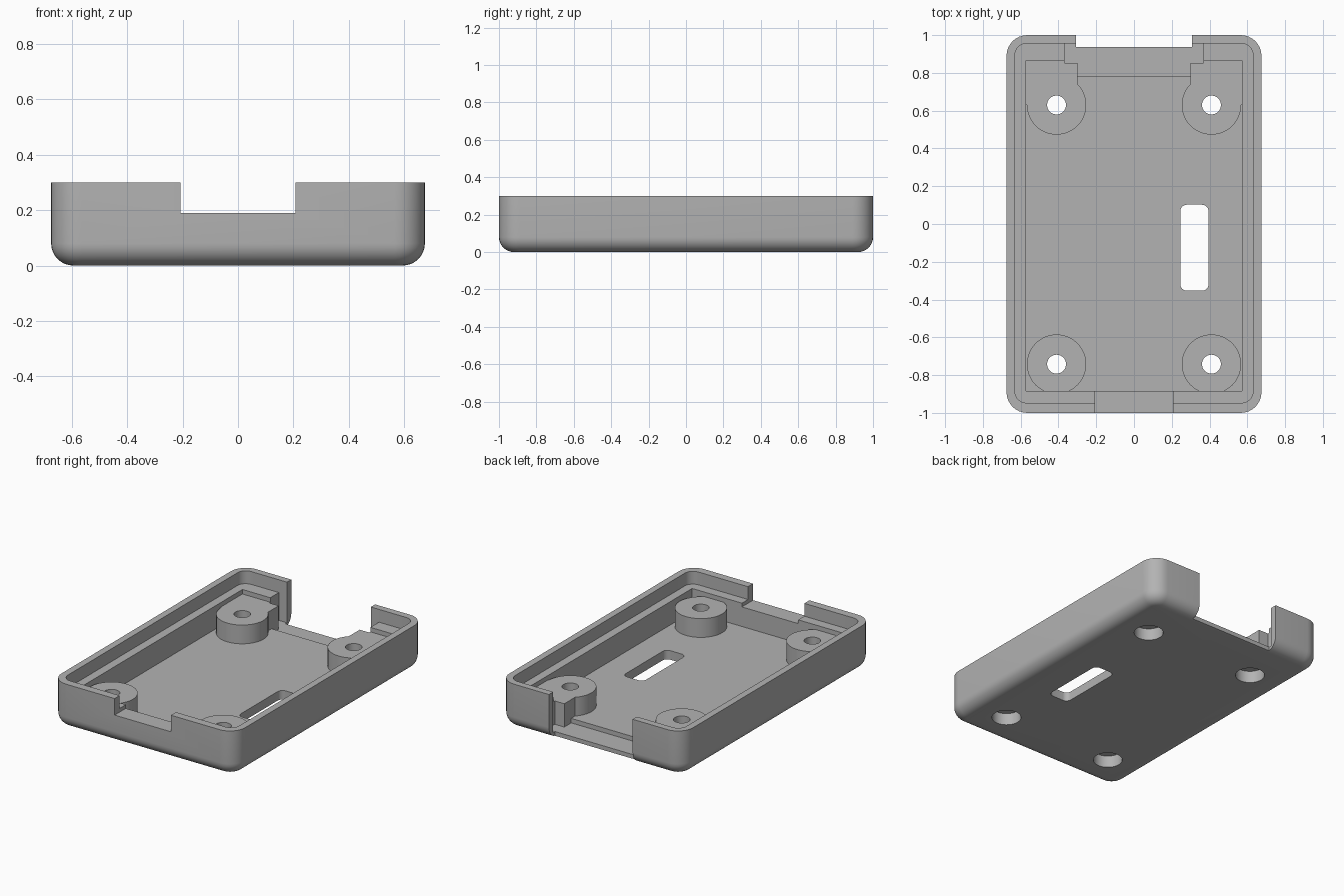
import bpy
import bmesh
from math import sin, cos, pi

cube = bpy.data.objects.get("Cube")
if cube:
    bpy.data.objects.remove(cube, do_unlink=True)

grey = bpy.data.materials.new("plain grey")
grey.use_nodes = True
grey.diffuse_color = (0.45, 0.45, 0.45, 1)
grey.node_tree.nodes["Principled BSDF"].inputs["Base Color"].default_value = grey.diffuse_color


def outline(x0, x1, y0, y1, r, steps):
    """Rectangle with rounded corners, counter-clockwise."""
    if r == 0:
        return [(x0, y0), (x1, y0), (x1, y1), (x0, y1)]
    centres = [(x1 - r, y1 - r), (x0 + r, y1 - r), (x0 + r, y0 + r), (x1 - r, y0 + r)]
    return [(cx + r * cos((q + i / steps) * pi / 2), cy + r * sin((q + i / steps) * pi / 2))
            for q, (cx, cy) in enumerate(centres) for i in range(steps + 1)]


def solid(name, x, y, levels, r=0, steps=8):
    """Stack outlines, one for each (inset, height) level, and cap both ends."""
    bm = bmesh.new()
    rings = []
    for d, z in levels:
        pts = outline(x[0] + d, x[1] - d, y[0] + d, y[1] - d, max(r - d, 0), steps)
        rings.append([bm.verts.new((px, py, z)) for px, py in pts])
    n = len(rings[0])
    for low, high in zip(rings, rings[1:]):
        for i in range(n):
            j = (i + 1) % n
            bm.faces.new((low[i], low[j], high[j], high[i]))
    bm.faces.new(rings[0][::-1])
    bm.faces.new(rings[-1])
    bmesh.ops.remove_doubles(bm, verts=bm.verts, dist=1e-5)
    bmesh.ops.recalc_face_normals(bm, faces=bm.faces)
    mesh = bpy.data.meshes.new(name)
    bm.to_mesh(mesh)
    bm.free()
    mesh.materials.append(grey)
    obj = bpy.data.objects.new(name, mesh)
    bpy.context.collection.objects.link(obj)
    return obj


def prism(name, x, y, z, r=0, steps=8):
    return solid(name, x, y, [(0, z[0]), (0, z[1])], r, steps)


def cylinder(name, cx, cy, r, z):
    return prism(name, (cx - r, cx + r), (cy - r, cy + r), z, r, 12)


def combine(tool, operation):
    """Apply a boolean to the tray and discard the tool."""
    mod = tray.modifiers.new(tool.name, 'BOOLEAN')
    mod.operation = operation
    mod.solver = 'EXACT'
    mod.object = tool
    bpy.ops.object.modifier_apply(modifier=mod.name)
    bpy.data.objects.remove(tool, do_unlink=True)


TOP, ABOVE, FLOOR, BOSS = 0.3, 0.4, 0.06, 0.185
FILLET = 0.08

# Outer tray with rounded lower edge
levels = [(FILLET * (1 - sin(a)), FILLET * (1 - cos(a)))
          for a in (i / 8 * pi / 2 for i in range(9))]
tray = solid("enclosure_tray", (-0.675, 0.675), (-1, 1), levels + [(0, TOP)], 0.11)
bpy.ops.object.select_all(action='DESELECT')
bpy.context.view_layer.objects.active = tray
tray.select_set(True)

# Stepped rim and inner cavity
combine(prism("rim_step", (-0.63, 0.63), (-0.947, 0.955), (0.215, ABOVE), 0.06), 'DIFFERENCE')
combine(prism("cavity", (-0.573, 0.573), (-0.883, 0.865), (FLOOR, ABOVE)), 'DIFFERENCE')

# Screw bosses, with solid corner pads at the back
posts = [(sx * 0.41, y) for sx in (-1, 1) for y in (-0.742, 0.63)]
for px, py in posts:
    combine(cylinder("boss", px, py, 0.157, (0.03, BOSS)), 'UNION')
for sx in (-1, 1):
    xs = sorted((sx * 0.298, sx * 0.6))
    combine(prism("corner_pad", xs, (0.63, 0.89), (0.035, BOSS)), 'UNION')

# Screw holes, counterbored from below
for px, py in posts:
    combine(cylinder("screw_hole", px, py, 0.05, (-0.1, ABOVE)), 'DIFFERENCE')
    combine(cylinder("counterbore", px, py, 0.09, (-0.1, 0.08)), 'DIFFERENCE')

# Floor slot, front notch, back connector recess and opening
combine(prism("floor_slot", (0.245, 0.395), (-0.353, 0.102), (-0.1, ABOVE), 0.035), 'DIFFERENCE')
combine(prism("front_notch", (-0.207, 0.207), (-1.1, -0.8), (0.19, ABOVE)), 'DIFFERENCE')
combine(prism("back_recess", (-0.298, 0.298), (0.78, 0.9), (0.03, ABOVE)), 'DIFFERENCE')
combine(prism("wide_recess", (-0.368, 0.368), (0.853, 0.955), (0.03, ABOVE)), 'DIFFERENCE')
combine(prism("back_opening", (-0.308, 0.308), (0.937, 1.1), (-0.1, ABOVE)), 'DIFFERENCE')

bpy.ops.object.shade_smooth_by_angle(angle=pi / 6)
